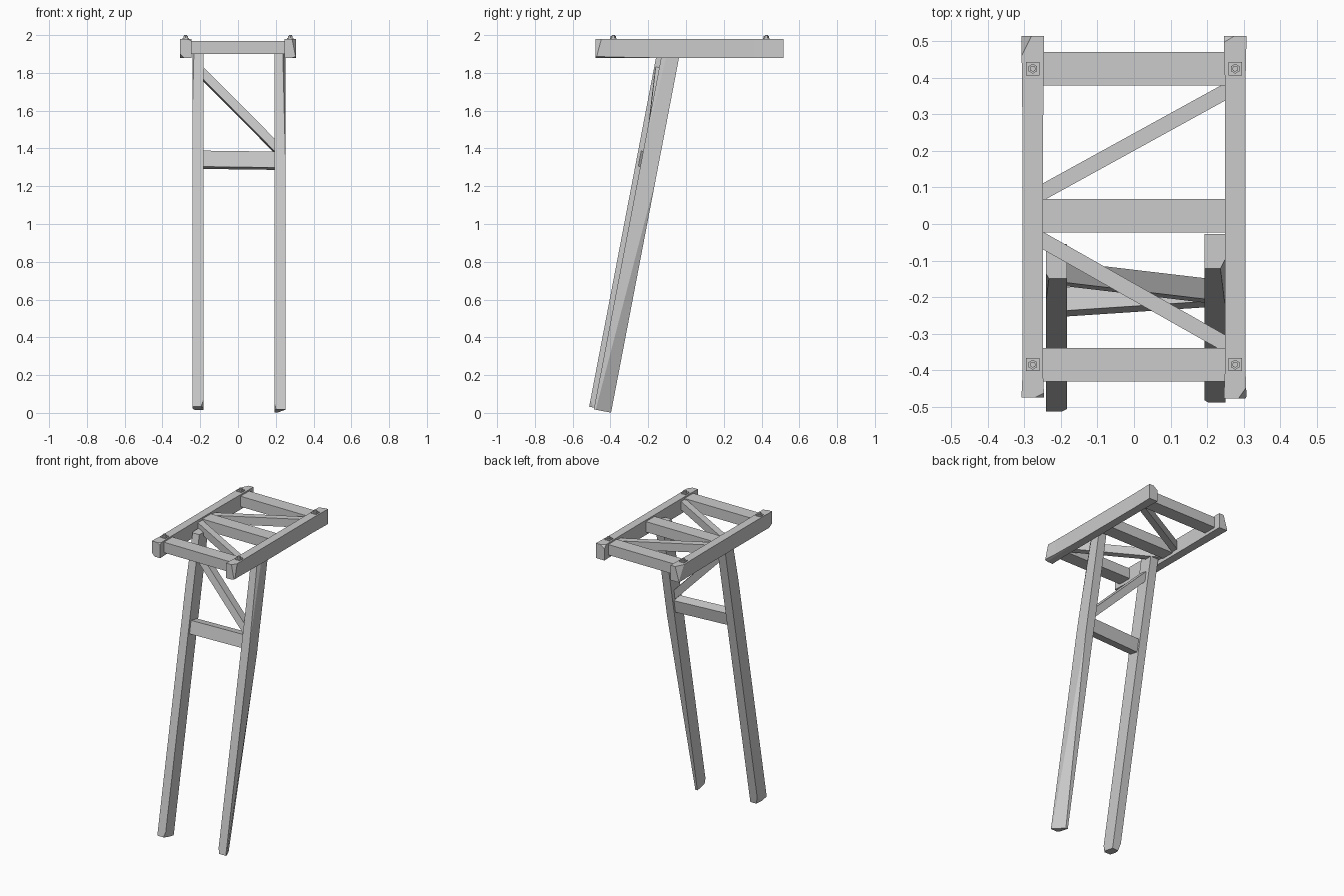
import bpy, bmesh
from mathutils import Vector, Matrix

if "Cube" in bpy.data.objects:
    bpy.data.objects.remove(bpy.data.objects["Cube"])


def finish(bm, name):
    bmesh.ops.recalc_face_normals(bm, faces=bm.faces)
    me = bpy.data.meshes.new(name)
    bm.to_mesh(me)
    bm.free()
    ob = bpy.data.objects.new(name, me)
    bpy.context.collection.objects.link(ob)
    return ob


def slice_off(bm, co, no):
    """Remove everything beyond a plane and cap the hole."""
    geom = bm.verts[:] + bm.edges[:] + bm.faces[:]
    res = bmesh.ops.bisect_plane(bm, geom=geom, dist=1e-5, plane_co=co,
                                 plane_no=Vector(no).normalized(), clear_outer=True)
    edges = [e for e in res['geom_cut'] if isinstance(e, bmesh.types.BMEdge)]
    if edges:
        bmesh.ops.contextual_create(bm, geom=edges)


def beam(name, p0, p1, w, d, depth_dir, cuts=(), flare=None):
    """Squared timber from p0 to p1; d is measured along depth_dir."""
    p0, p1 = Vector(p0), Vector(p1)
    z = (p1 - p0).normalized()
    y = Vector(depth_dir)
    y = (y - z * y.dot(z)).normalized()
    x = y.cross(z)
    rot = Matrix((x, y, z)).transposed().to_4x4()
    bm = bmesh.new()
    bmesh.ops.create_cube(bm, size=1)
    bmesh.ops.transform(bm, verts=bm.verts, matrix=Matrix.Translation((p0 + p1) / 2) @ rot
                        @ Matrix.Diagonal((w, d, (p1 - p0).length, 1)))
    if flare:  # slightly swollen ends
        for yy in flare:
            bmesh.ops.bisect_plane(bm, geom=bm.verts[:] + bm.edges[:] + bm.faces[:],
                                   plane_co=(0, yy, 0), plane_no=(0, 1, 0))
        for v in bm.verts:
            if v.co.y < flare[0] - .01 or v.co.y > flare[1] + .01:
                v.co.x = p0.x + (v.co.x - p0.x) * 1.13
    for co, no in cuts:
        slice_off(bm, co, no)
    return finish(bm, name)


UP = (0, 0, 1)

# Side rails with chipped ends
beam("left_rail", (-.277, -.475, 1.93), (-.277, .515, 1.93), .055, .1, UP,
     [((-.30, .505, 1.93), (-1, .5, .3)), ((-.262, -.475, 1.976), (.5, -1, 1.2)),
      ((-.295, -.47, 1.885), (-1, -.6, -1))], (-.40, .2))
beam("right_rail", (.277, -.478, 1.93), (.277, .515, 1.93), .055, .1, UP,
     [((.305, -.478, 1.886), (.35, -.02, -1)), ((.262, .51, 1.976), (-.6, 1, .8)),
      ((.300, -.472, 1.93), (1, -.7, .2))], (-.38, .36))

# Cross bars of the top frame
for nm, y in (("front", -.385), ("middle", .023), ("back", .425)):
    beam(nm + "_cross_bar", (-.252, y, 1.935), (.252, y, 1.935), .092, .07, UP)

# Diagonals of the top frame
ENDS = [((-.252, 0, 0), (-1, 0, 0)), ((.252, 0, 0), (1, 0, 0))]
for nm, y0, y1 in (("back", .087, .362), ("front", -.045, -.328)):
    a, b = Vector((-.25, y0, 1.935)), Vector((.25, y1, 1.935))
    k = (b - a) * .1
    beam(nm + "_top_diagonal", a - k, b + k, .042, .055, UP, ENDS)

# Leaning legs, cut flat under the top frame
S = .1915
LEAN = (0, 1, -S)


def leg(name, x, y, z, cuts):
    t = 2.0
    beam(name, (x, y, z), (x, y + S * t, z + t), .058, .093, LEAN,
         [((0, 0, 1.93), UP)] + cuts)


leg("right_leg", .222, -.4425, .010,
    [((.250, -.345, .52), (1, .5, -.13)),
     ((.197, -.49, .05), (-1, -.5, -.2)), ((.245, -.42, .02), (1, .3, -.5)),
     ((.246, -.12, 1.86), (1, -.5, .12))])
leg("left_leg", -.212, -.467, .024,
    [((-.236, -.165, 1.84), (-1, -.6, .14)),
     ((-.190, -.51, .05), (1, -.6, -.25)), ((-.238, -.43, .04), (-1, .3, -.35)),
     ((-.186, -.30, .38), (1, 1, -.26))])

# Braces between the legs
BE = [((-.186, 0, 0), (-1, 0, 0)), ((.196, 0, 0), (1, 0, 0))]
for nm, a, b, w, d in (("leg_cross_brace", (-.185, -.213, 1.34), (.195, -.188, 1.335), .086, .065),
                       ("leg_diagonal_brace", (-.185, -.137, 1.795), (.195, -.182, 1.412), .047, .058)):
    a, b = Vector(a), Vector(b)
    k = (b - a) * .15
    beam(nm, a - k, b + k, w, d, LEAN, BE)

# Corner bolts: square washer, hex nut, stud
for sx, sn in ((-1, "left"), (1, "right")):
    for y, fn in ((-.385, "front"), (.425, "back")):
        bm = bmesh.new()
        for sides, r, z0, z1 in ((4, .0255, 1.975, 1.986), (6, .0135, 1.986, 1.995), (8, .008, 1.99, 2.0)):
            m = Matrix.Translation((sx * .277, y, (z0 + z1) / 2))
            if sides == 4:
                m = m @ Matrix.Rotation(.7853982, 4, 'Z')
            bmesh.ops.create_cone(bm, cap_ends=True, segments=sides, radius1=r, radius2=r,
                                  depth=z1 - z0, matrix=m)
        finish(bm, f"{fn}_{sn}_bolt")
